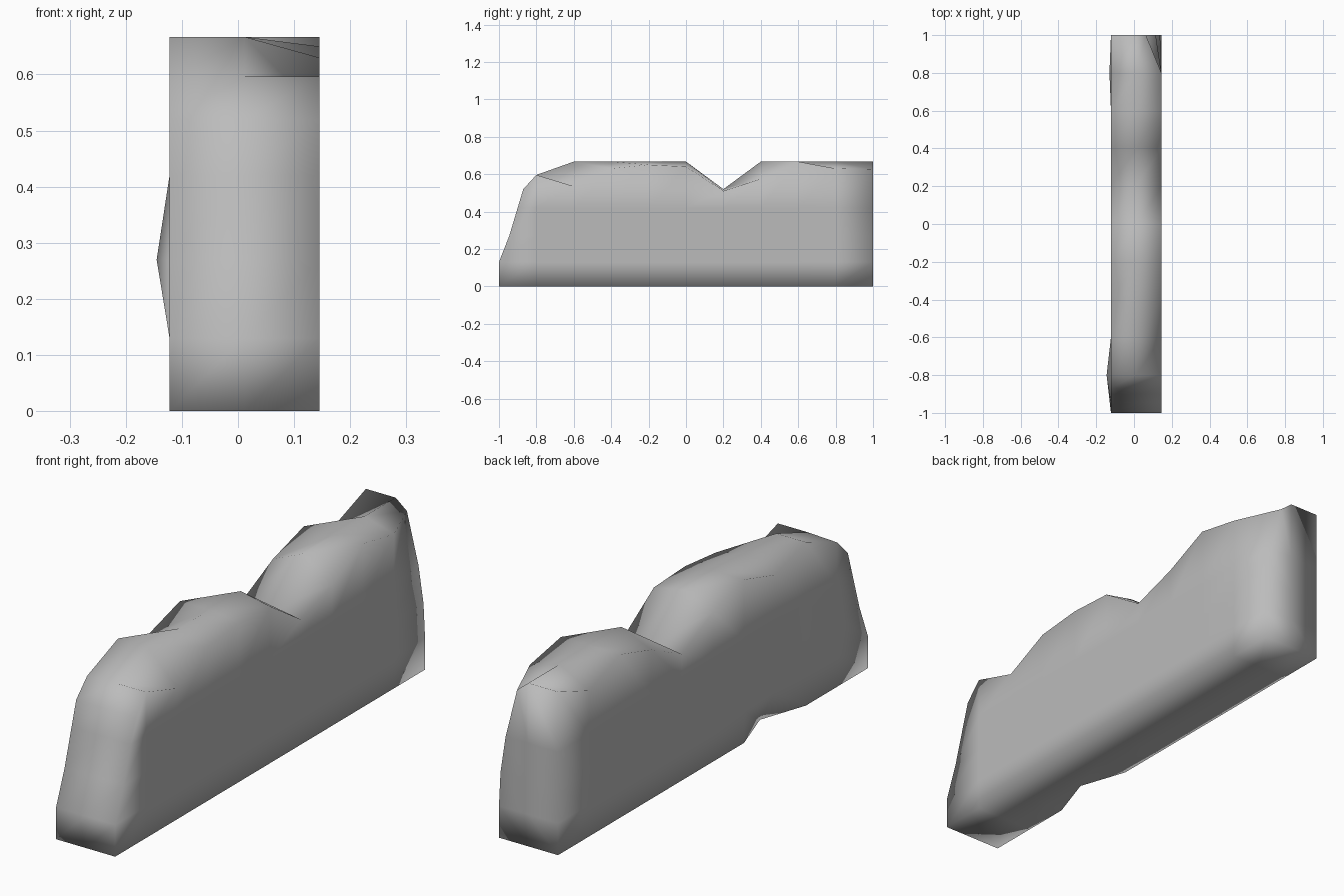
import bpy, bmesh

cube = bpy.data.objects.get("Cube")
if cube:
    bpy.data.objects.remove(cube, do_unlink=True)

grey = bpy.data.materials.new("plain_grey")
grey.use_nodes = True
COLOUR = (0.5, 0.5, 0.5, 1)
grey.diffuse_color = COLOUR
grey.node_tree.nodes["Principled BSDF"].inputs["Base Color"].default_value = COLOUR

# Wall layout: sections along y, rows in height, three lines across x
ACROSS = (-0.122, 0.012, 0.145)
ROWS = (0, 0.13, 0.27, 0.42)
TOP = len(ROWS)
LAST = 10
# Ridge heights of each line, from front to back
RIDGE = (
    (0.52, 0.59, 0.667, 0.61, 0.667, 0.61, 0.515, 0.61, 0.667, 0.596, 0.667),
    (0.52, 0.596, 0.667, 0.667, 0.667, 0.667, 0.52, 0.667, 0.667, 0.667, 0.667),
    (0.52, 0.596, 0.535, 0.63, 0.65, 0.64, 0.51, 0.575, 0.667, 0.63, 0.626),
)
FRONT_SLOPE = (-1, -1, -0.945, -0.9, -0.87)
BACK_CORNER = (0.145, 0.145, 0.138, 0.115, 0.063)
# Dents and bulges on the right side, by (section, row)
RIGHT_SIDE = {(1, 2): -0.145, (3, 0): -0.054, (9, 2): -0.13}


def point(i, j, k):
    x, y = ACROSS[i], -1 + 0.2 * j
    z = RIDGE[i][j] if k == TOP else ROWS[k]
    if j == 0:
        y = FRONT_SLOPE[k]
    if j == LAST and i == 2:
        x = BACK_CORNER[k]
    if i == 0:
        x = RIGHT_SIDE.get((j, k), x)
    return x, y, z


bm = bmesh.new()
verts = {}


def quad(*corners):
    for c in corners:
        if c not in verts:
            verts[c] = bm.verts.new(point(*c))
    bm.faces.new([verts[c] for c in corners])


# Long sides
for j in range(LAST):
    for k in range(TOP):
        for i in (0, 2):
            quad((i, j, k), (i, j + 1, k), (i, j + 1, k + 1), (i, j, k + 1))
# Top and base
for i in range(2):
    for j in range(LAST):
        for k in (0, TOP):
            quad((i, j, k), (i + 1, j, k), (i + 1, j + 1, k), (i, j + 1, k))
    # Front and back ends
    for k in range(TOP):
        for j in (0, LAST):
            quad((i, j, k), (i + 1, j, k), (i + 1, j, k + 1), (i, j, k + 1))

bmesh.ops.recalc_face_normals(bm, faces=bm.faces)
for f in bm.faces:
    f.smooth = True
mesh = bpy.data.meshes.new("notched_wall")
bm.to_mesh(mesh)
bm.free()
mesh.materials.append(grey)
wall = bpy.data.objects.new("notched_wall", mesh)
bpy.context.collection.objects.link(wall)
